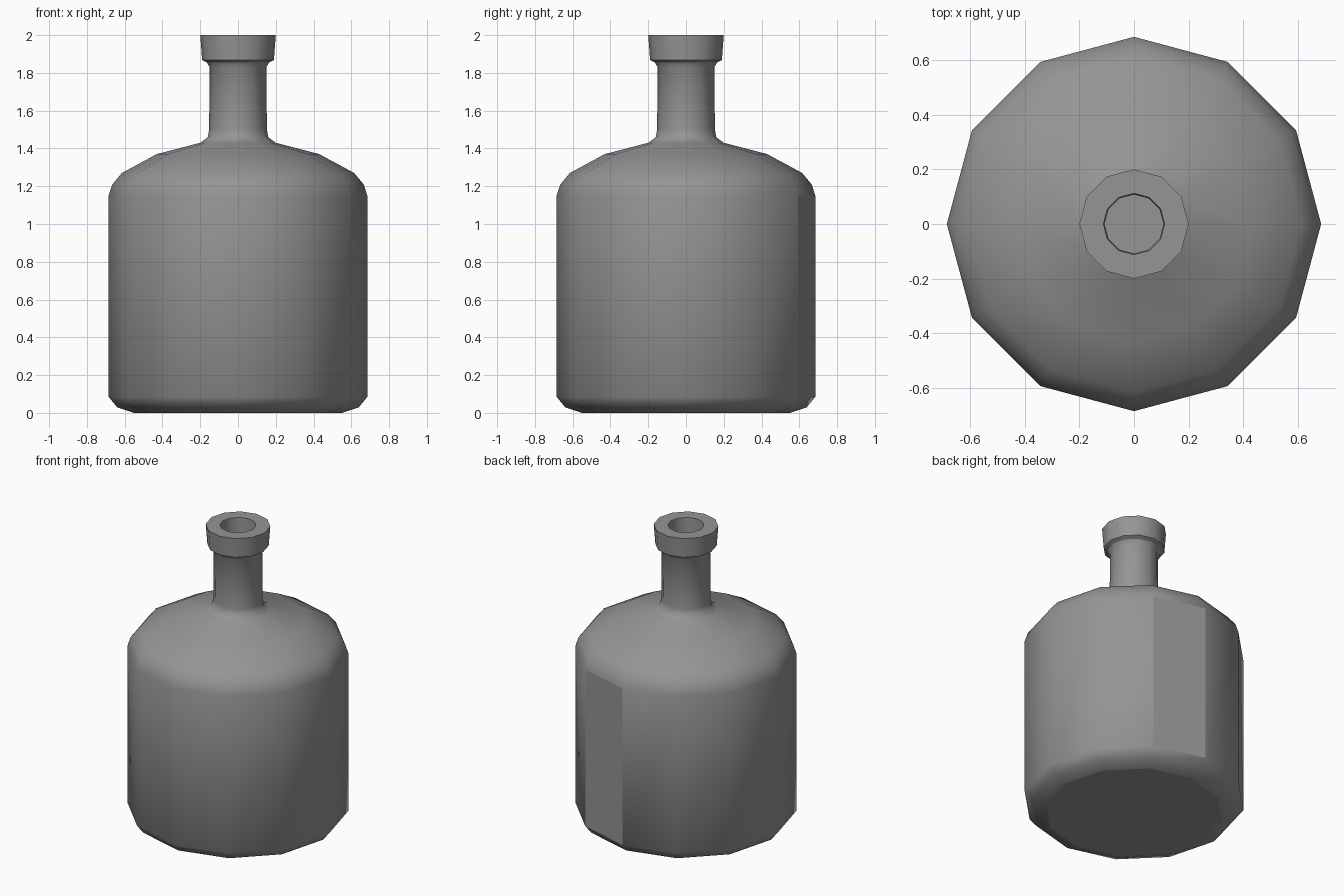
import bpy, bmesh, math

if "Cube" in bpy.data.objects:
    bpy.data.objects.remove(bpy.data.objects["Cube"])

SIDES = 12

# Single grey material
grey = bpy.data.materials.new("grey")
grey.use_nodes = True
colour = (0.3, 0.3, 0.3, 1)
grey.diffuse_color = colour
grey.node_tree.nodes["Principled BSDF"].inputs["Base Color"].default_value = colour

# Radius and height from base, up the outside, over the lip and down the bore
profile = [
    (0.55, 0), (0.64, 0.03), (0.685, 0.085),                # base bevel
    (0.685, 1.15), (0.665, 1.21), (0.615, 1.27),            # body wall
    (0.43, 1.37), (0.20, 1.43), (0.16, 1.46),               # shoulder
    (0.153, 1.50), (0.15, 1.83), (0.165, 1.855),            # neck
    (0.19, 1.868), (0.20, 2.0), (0.112, 2.0),               # lip
    (0.108, 1.85), (0.108, 1.45),                           # bore
]
SHARP_RINGS = {0, 11, 12, 13, 14, 16}
BODY_RING = 2
PANEL_SIDE = 2


def ring(bm, radius, z):
    step = math.tau / SIDES
    return [bm.verts.new((radius * math.cos(i * step), radius * math.sin(i * step), z))
            for i in range(SIDES)]


bm = bmesh.new()
rings = [ring(bm, r, z) for r, z in profile]
for level, (low, high) in enumerate(zip(rings, rings[1:])):
    for i in range(SIDES):
        j = (i + 1) % SIDES
        face = bm.faces.new((low[i], low[j], high[j], high[i]))
        face.smooth = True
        # One flat panel on the back of the body
        if level == BODY_RING and i == PANEL_SIDE:
            face.smooth = False
            for edge in face.edges:
                edge.smooth = False

# Base and bore floor
bm.faces.new(rings[0][::-1])
bm.faces.new(rings[-1])

# Crisp edges around base, lip and bore
for k in SHARP_RINGS:
    for i in range(SIDES):
        bm.edges.get((rings[k][i], rings[k][(i + 1) % SIDES])).smooth = False

mesh = bpy.data.meshes.new("bottle")
bm.to_mesh(mesh)
bm.free()
mesh.materials.append(grey)
bottle = bpy.data.objects.new("bottle", mesh)
bpy.context.collection.objects.link(bottle)
